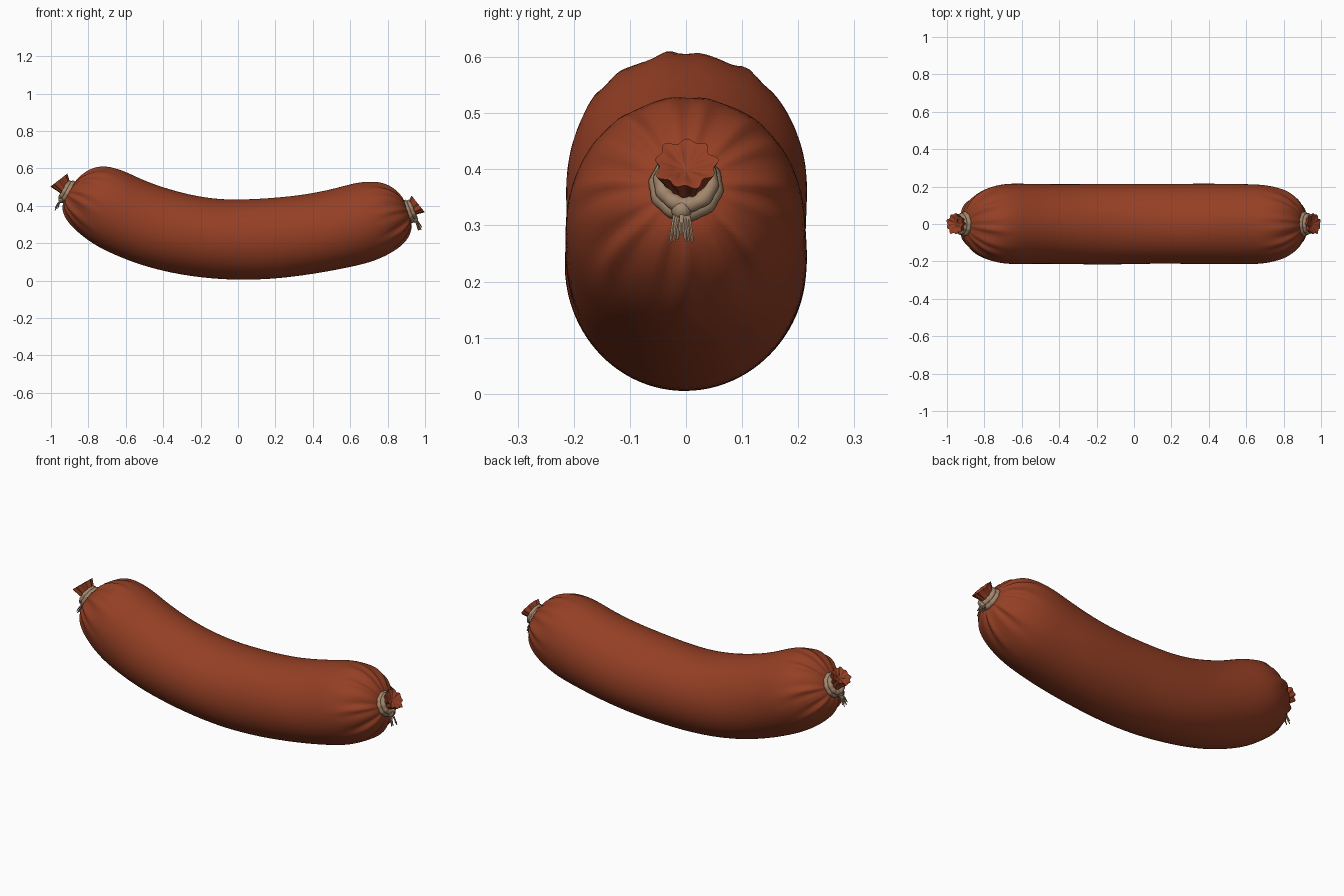
import bpy, bmesh, math, random
from mathutils import Vector

random.seed(4)
if "Cube" in bpy.data.objects:
    bpy.data.objects.remove(bpy.data.objects["Cube"])


def material(name, colour):
    m = bpy.data.materials.new(name)
    m.use_nodes = True
    m.diffuse_color = (*colour, 1)
    bsdf = next(n for n in m.node_tree.nodes if n.type == 'BSDF_PRINCIPLED')
    bsdf.inputs["Base Color"].default_value = (*colour, 1)
    bsdf.inputs["Roughness"].default_value = 0.6
    return m


CASING = material("red brown casing", (0.30, 0.05, 0.018))
TWINE = material("tan twine", (0.36, 0.24, 0.15))


def loft(name, rings, mat, closed=False):
    """Skin a list of point rings; closed joins the last ring to the first."""
    bm = bmesh.new()
    loops = [[bm.verts.new(p) for p in ring] for ring in rings]
    n = len(loops[0])
    pairs = list(zip(loops, loops[1:]))
    if closed:
        pairs.append((loops[-1], loops[0]))
    else:
        bm.faces.new(loops[0])
        bm.faces.new(loops[-1])
    for a, b in pairs:
        for i in range(n):
            j = (i + 1) % n
            bm.faces.new((a[i], a[j], b[j], b[i]))
    bmesh.ops.recalc_face_normals(bm, faces=bm.faces)
    mesh = bpy.data.meshes.new(name)
    bm.to_mesh(mesh)
    bm.free()
    mesh.materials.append(mat)
    obj = bpy.data.objects.new(name, mesh)
    bpy.context.collection.objects.link(obj)
    bpy.ops.object.select_all(action='DESELECT')
    obj.select_set(True)
    bpy.context.view_layer.objects.active = obj
    bpy.ops.object.shade_smooth_by_angle(angle=math.radians(50))
    return obj


def ring(centre, axis, radius, count):
    """Ring of points around an axis; radius is a function of the angle."""
    side = Vector((0, 1, 0))
    up = side.cross(axis).normalized()
    if up.z < 0:
        up = -up
    points = []
    for i in range(count):
        a = math.tau * i / count
        points.append(centre + (side * math.cos(a) + up * math.sin(a)) * radius(a))
    return points


# Sausage body: a bent tube, pinched and pleated at both ends
X_LEFT, X_RIGHT = 0.912, -0.907


def spine(x):
    bend = 0.18 if x > 0 else 0.31
    return Vector((x, 0, 0.22 + bend * x * x)), Vector((1, 0, 2 * bend * x)).normalized()


def body_ring(x):
    centre, axis = spine(x)
    tie = spine(X_LEFT if x > 0 else X_RIGHT)[0]
    d = (centre - tie).length
    cap = 1 - min(d / 0.32, 1)
    base = 0.034 + 0.18 * (1 - cap ** 2.6) ** 0.53
    # the belly of each end bulges slightly above the tie
    bulge = (0.015 if x > 0 else 0.028) * d / 0.12 * math.exp(1 - d / 0.12)
    up = Vector((0, 1, 0)).cross(axis)
    up = up if up.z > 0 else -up
    pleat = 0.05 * math.exp(-(d / 0.11) ** 2)

    def radius(a):
        folds = math.sin(15 * a) + 0.6 * math.sin(8 * a + 1) + 0.4 * math.sin(23 * a + x)
        lumps = math.sin(3 * a + 7 * x) + math.sin(2 * a - 11 * x)
        return base * (1 + pleat * folds + 0.005 * lumps)
    return ring(centre + up * bulge, axis, radius, 96)


steps = 64
stations = []
for k in range(steps + 1):
    t = k / steps
    ease = 0.25 * t + 0.75 * (1 - math.cos(math.pi * t)) / 2
    stations.append(X_RIGHT + (X_LEFT - X_RIGHT) * ease)
loft("sausage_body", [body_ring(x) for x in stations], CASING)


def tuft(name, start, end):
    """Gathered casing that flares beyond the tie, with a folded open end."""
    axis = (end - start).normalized()
    # position along the tuft, mean radius, ruffle depth
    profile = [(-0.2, 0.034, 0.05), (0.15, 0.034, 0.08), (0.5, 0.04, 0.1),
               (0.8, 0.048, 0.1), (1, 0.053, 0.09), (0.99, 0.046, 0.12),
               (0.88, 0.028, 0.2), (0.75, 0.006, 0.1)]
    rings = []
    for t, r, depth in profile:
        def radius(a):
            return r * (1 + depth * (math.sin(9 * a) + 0.5 * math.sin(5 * a + 2)))
        rings.append(ring(start.lerp(end, t), axis, radius, 72))
    loft(name, rings, CASING)


def twine_wrap(name, centre, axis, major, minor):
    """One turn of twine, with a slight twist in its thickness."""
    side = Vector((0, 1, 0))
    up = side.cross(axis).normalized()
    rings = []
    for i in range(40):
        a = math.tau * i / 40
        out = side * math.cos(a) + up * math.sin(a)
        thick = minor * (1 + 0.1 * math.sin(10 * a))
        rings.append([centre + out * (major + thick * math.cos(b)) + axis * thick * math.sin(b)
                      for b in [math.tau * j / 10 for j in range(10)]])
    loft(name, rings, TWINE, closed=True)


def strand(name, start, end):
    """Frayed twine end, sagging a little."""
    rings = []
    for k in range(5):
        t = k / 4
        c = start.lerp(end, t) + Vector((0, 0, 0.008 * math.sin(math.pi * t)))
        r = 0.0055 - 0.003 * t
        rings.append([c + Vector((r * math.cos(b), r * math.sin(b), 0))
                      for b in [math.tau * j / 6 for j in range(6)]])
    loft(name, rings, TWINE)


# Tied ends: tuft, twine wraps, knot and loose strands
ends = {
    "left": (Vector((0.915, 0, 0.372)), Vector((0.963, 0, 0.41)),
             Vector((0.92, 0, 0.38)).normalized()),
    "right": (Vector((-0.912, 0, 0.477)), Vector((-0.958, 0, 0.537)),
              Vector((-0.88, 0, 0.48)).normalized()),
}
for label, (start, end, axis) in ends.items():
    out = 1 if axis.x > 0 else -1
    tuft(label + "_tuft", start, end)
    twine_wrap(label + "_inner_wrap", start - axis * 0.006, axis, 0.05, 0.016)
    twine_wrap(label + "_outer_wrap", start + axis * 0.014, axis, 0.044, 0.014)
    knot = start + Vector((out * 0.03, -0.008, -0.045))
    bpy.ops.mesh.primitive_uv_sphere_add(segments=16, ring_count=10, radius=0.018, location=knot)
    ball = bpy.context.object
    ball.name = label + "_knot"
    ball.data.materials.append(TWINE)
    bpy.ops.object.shade_smooth_by_angle()
    for k in range(7):
        spread = (k - 3) / 3
        tip = knot + Vector((out * random.uniform(0.015, 0.04), 0.02 * spread,
                             random.uniform(-0.06, -0.04)))
        strand(f"{label}_strand_{k + 1}", knot + Vector((0, 0.008 * spread, 0)), tip)
